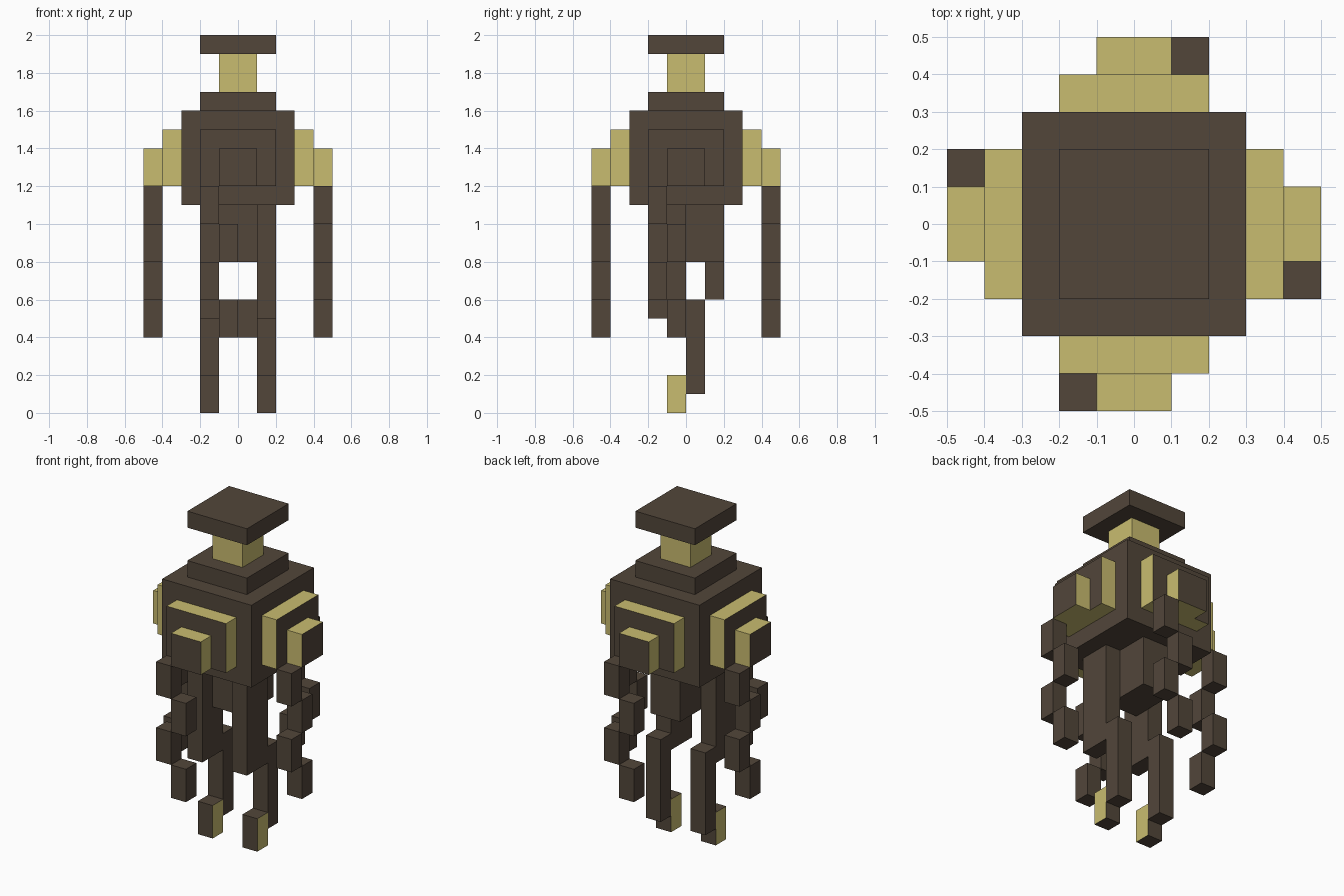
import bpy, bmesh
from math import radians
from mathutils import Matrix, Vector

if "Cube" in bpy.data.objects:
    bpy.data.objects.remove(bpy.data.objects["Cube"])


def material(name, color):
    m = bpy.data.materials.new(name)
    m.diffuse_color = (*color, 1)
    m.use_nodes = True
    m.node_tree.nodes["Principled BSDF"].inputs["Base Color"].default_value = m.diffuse_color
    return m


BROWN = material("dark brown", (0.084, 0.061, 0.042))
YELLOW = material("pale yellow", (0.584, 0.503, 0.162))


def blocks(name, boxes, turn=0, is_yellow=lambda n: False):
    """Boxes as (low corner, high corner), coloured by face direction, then turned about z."""
    bm = bmesh.new()
    for lo, hi in boxes:
        lo, hi = Vector(lo), Vector(hi)
        size = hi - lo
        bmesh.ops.create_cube(bm, size=1, matrix=Matrix.Translation((lo + hi) / 2)
                              @ Matrix.Diagonal((*size, 1)))
    bm.normal_update()
    for f in bm.faces:
        f.material_index = 1 if is_yellow(f.normal) else 0
    bmesh.ops.rotate(bm, verts=bm.verts, matrix=Matrix.Rotation(radians(turn), 3, 'Z'))
    me = bpy.data.meshes.new(name)
    bm.to_mesh(me)
    bm.free()
    me.materials.append(BROWN)
    me.materials.append(YELLOW)
    ob = bpy.data.objects.new(name, me)
    bpy.context.collection.objects.link(ob)
    return ob


def column(r, z0, z1):
    return [((-r, -r, z0), (r, r, z1))]


# Central stack
blocks("head_cap", column(0.2, 1.9, 2.0))
blocks("neck", column(0.1, 1.7, 1.9), is_yellow=lambda n: abs(n.z) < 0.5)
blocks("shoulder_plate", column(0.2, 1.6, 1.7))
blocks("body", column(0.3, 1.1, 1.6))
blocks("hip", [((-0.1, -0.1, 0.8), (0.1, 0.2, 1.1))])

# Stepped panels and zigzag tentacles, repeated on all four sides
for i, side in enumerate(("front", "right", "back", "left")):
    blocks(side + "_panel",
           [((-0.2, -0.4, 1.2), (0.2, -0.3, 1.5)),
            ((-0.1, -0.5, 1.2), (0.1, -0.4, 1.4))],
           90 * i, lambda n: abs(n.y) < 0.5)
    segments = []
    for k in range(4):
        x, z = -0.2 + 0.1 * (k % 2), 1.0 - 0.2 * k
        segments.append(((x, -0.5, z), (x + 0.1, -0.4, z + 0.2)))
    blocks(side + "_tentacle", segments, 90 * i)

# Legs
for side, x in (("left", -0.2), ("right", 0.1)):
    blocks(side + "_thigh", [((x, -0.2, 0.5), (x + 0.1, 0, 1.1))])
    blocks(side + "_shin", [((x, 0, 0.1), (x + 0.1, 0.1, 0.6))])
    blocks(side + "_foot", [((x, -0.1, 0), (x + 0.1, 0, 0.2))],
           is_yellow=lambda n: abs(n.x) > 0.5)
